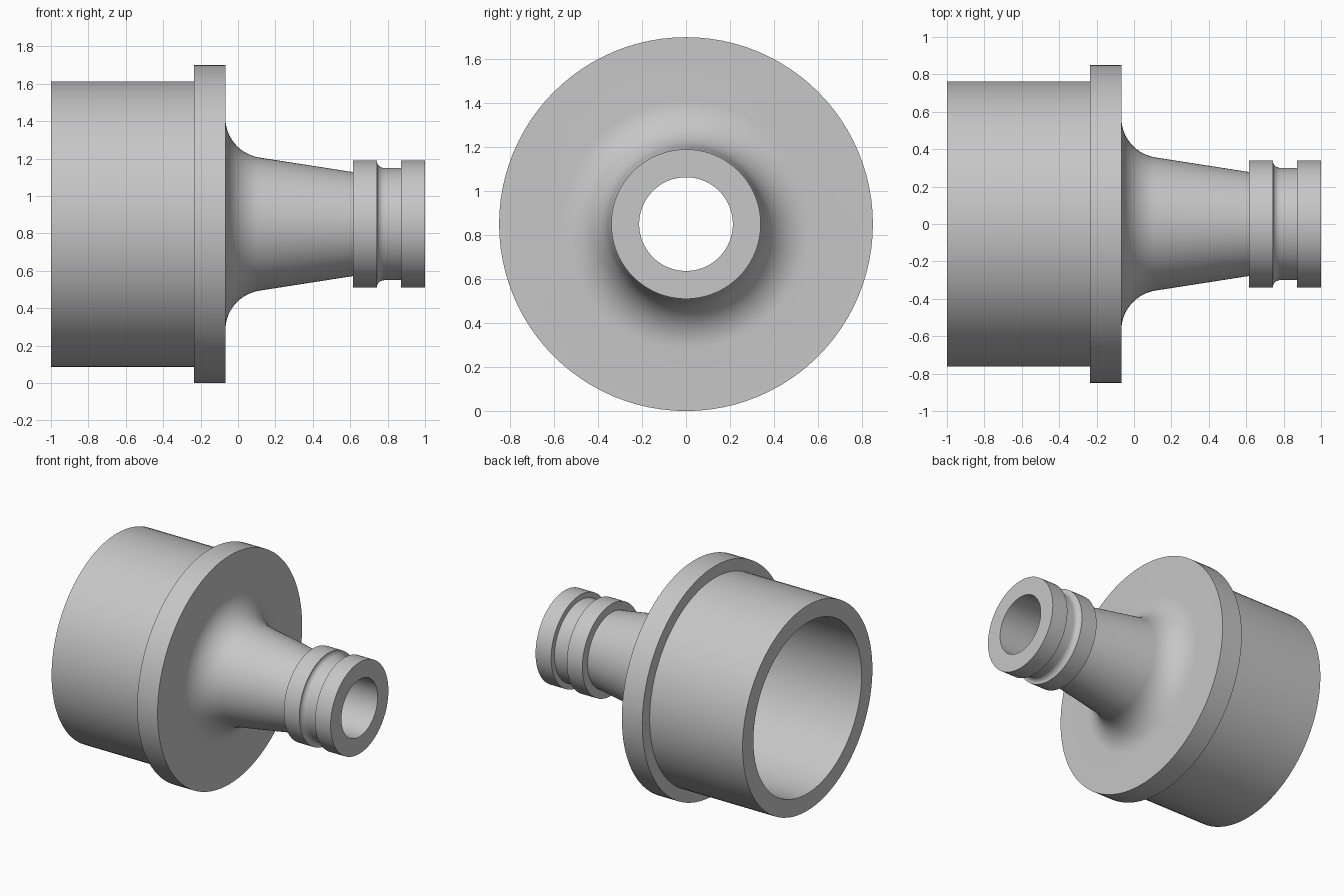
import bpy, bmesh, math
from mathutils import Vector

if "Cube" in bpy.data.objects:
    bpy.data.objects.remove(bpy.data.objects["Cube"], do_unlink=True)

SEGMENTS = 96
AXIS_Z = 0.85

# Main radii of the turned part
FLANGE_R, BARREL_R, SOCKET_R = 0.85, 0.763, 0.636
RING_R, GROOVE_R, BORE_R = 0.34, 0.30, 0.213


def fillet(cx, cr, rx, rr, start, end, steps):
    """Arc points (x, radius) between two angles in degrees."""
    angles = [math.radians(start + (end - start) * i / steps) for i in range(steps + 1)]
    return [(cx + rx * math.cos(a), cr + rr * math.sin(a)) for a in angles]


def revolve(name, profile, material):
    """Spin a closed (x, radius) profile around the horizontal axis."""
    bm = bmesh.new()
    verts = [bm.verts.new((x, 0, r)) for x, r in profile]
    edges = [bm.edges.new((v, verts[(i + 1) % len(verts)])) for i, v in enumerate(verts)]
    bmesh.ops.spin(bm, geom=verts + edges, cent=Vector((0, 0, 0)), axis=Vector((1, 0, 0)),
                   angle=math.tau, steps=SEGMENTS, use_merge=True)
    bmesh.ops.remove_doubles(bm, verts=bm.verts, dist=0.0001)
    bmesh.ops.recalc_face_normals(bm, faces=bm.faces)
    mesh = bpy.data.meshes.new(name)
    bm.to_mesh(mesh)
    bm.free()
    mesh.materials.append(material)
    obj = bpy.data.objects.new(name, mesh)
    obj.location.z = AXIS_Z
    bpy.context.collection.objects.link(obj)
    bpy.ops.object.select_all(action='DESELECT')
    obj.select_set(True)
    bpy.context.view_layer.objects.active = obj
    bpy.ops.object.shade_smooth_by_angle(angle=math.radians(30))
    return obj


# Plain grey material
grey = bpy.data.materials.new("light_grey")
grey.use_nodes = True
colour = (0.57, 0.57, 0.57, 1)
grey.diffuse_color = colour
grey.node_tree.nodes["Principled BSDF"].inputs["Base Color"].default_value = colour

# Wide socket barrel and the flange that stops it
barrel = [(-1, SOCKET_R), (-1, BARREL_R), (-0.235, BARREL_R)]
flange = [(-0.235, FLANGE_R), (-0.067, FLANGE_R)]

# Flared root running into the tapered neck
neck = fillet(0.15, 0.565, 0.217, 0.212, 180, 261, 14) + [(0.615, 0.278)]

# Two collars with a rounded seal groove between them
front_collar = [(0.615, RING_R), (0.743, RING_R)]
groove = fillet(0.783, GROOVE_R + 0.035, 0.04, 0.035, 180, 270, 8) + [(0.872, GROOVE_R)]
end_collar = [(0.872, RING_R), (1, RING_R)]

# Through bore and the floor of the socket
bore = [(1, BORE_R), (-0.2, BORE_R), (-0.2, SOCKET_R)]

revolve("hose_adapter",
        barrel + flange + neck + front_collar + groove + end_collar + bore, grey)
